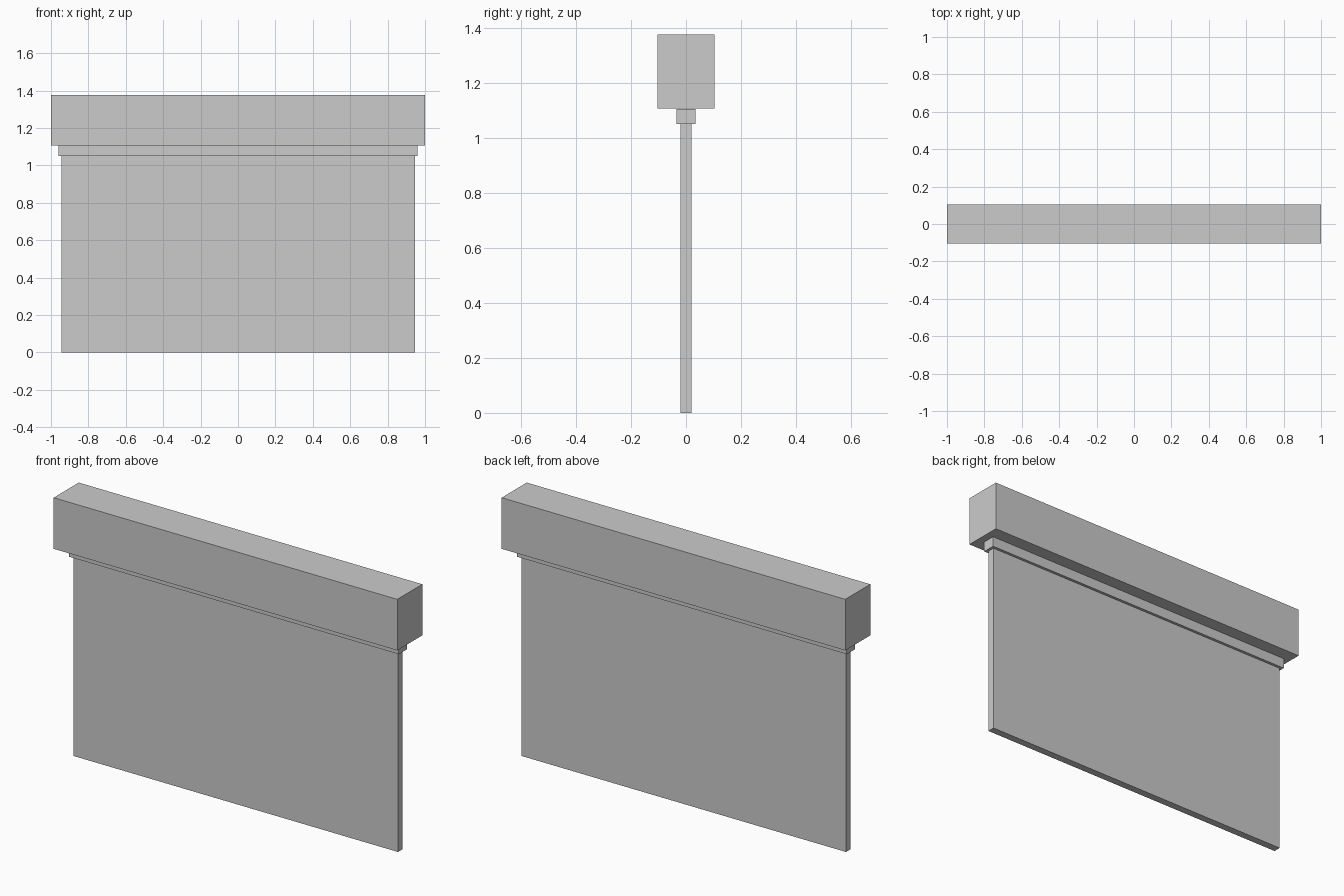
import bpy
import bmesh
from mathutils import Matrix

if "Cube" in bpy.data.objects:
    bpy.data.objects.remove(bpy.data.objects["Cube"])


def box(name, half_x, half_y, z0, z1):
    """Flat-faced box centred on x and y, spanning z0 to z1."""
    bm = bmesh.new()
    size = (2 * half_x, 2 * half_y, z1 - z0, 1)
    place = Matrix.Translation((0, 0, (z0 + z1) / 2)) @ Matrix.Diagonal(size)
    bmesh.ops.create_cube(bm, size=1, matrix=place)
    mesh = bpy.data.meshes.new(name)
    bm.to_mesh(mesh)
    bm.free()
    obj = bpy.data.objects.new(name, mesh)
    bpy.context.collection.objects.link(obj)
    return obj


# Hanging flat panel
box("panel", 0.945, 0.02, 0.0, 1.05)
# Narrow rail that grips the panel's top edge
box("clamp_rail", 0.96, 0.035, 1.05, 1.105)
# Wide header housing on top
box("header_box", 1.0, 0.104, 1.107, 1.376)
